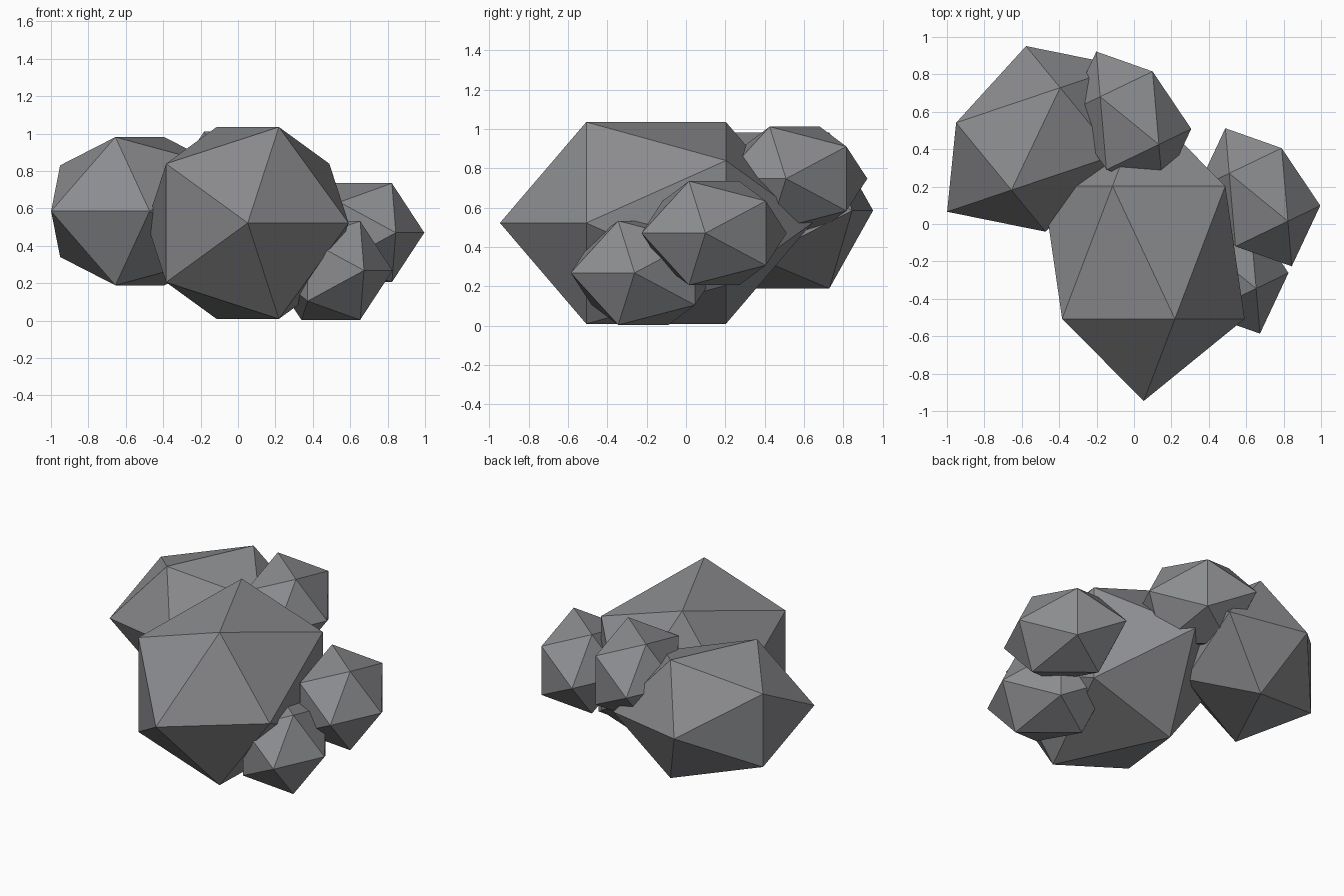
import bpy, math

if "Cube" in bpy.data.objects:
    bpy.data.objects.remove(bpy.data.objects["Cube"])

stone = bpy.data.materials.new("grey stone")
stone.diffuse_color = (0.26, 0.262, 0.275, 1)
stone.use_nodes = True
stone.node_tree.nodes["Principled BSDF"].inputs["Base Color"].default_value = stone.diffuse_color


def rock(name, centre, radius, turn):
    """Low-poly rock: icosahedron stretched along its pole, lying on its side."""
    bpy.ops.mesh.primitive_ico_sphere_add(
        subdivisions=1, radius=1, location=centre,
        rotation=(math.pi / 2, 0, math.radians(turn)))
    ob = bpy.context.object
    ob.name = name
    ob.scale = (radius, radius, radius * 1.317)
    ob.data.materials.append(stone)
    bpy.ops.object.transform_apply(location=False, rotation=True, scale=True)
    return ob


# two large boulders
rock("main_boulder", (0.052, -0.152, 0.522), 0.603, 0)
rock("left_boulder", (-0.525, 0.455, 0.585), 0.466, -50.6)

# three equal small rocks, same orientation
for name, pos in (("back_rock", (-0.024, 0.553, 0.747)),
                  ("right_rock", (0.666, 0.143, 0.47)),
                  ("low_front_rock", (0.496, -0.217, 0.268))):
    rock(name, pos, 0.311, -154.3)
